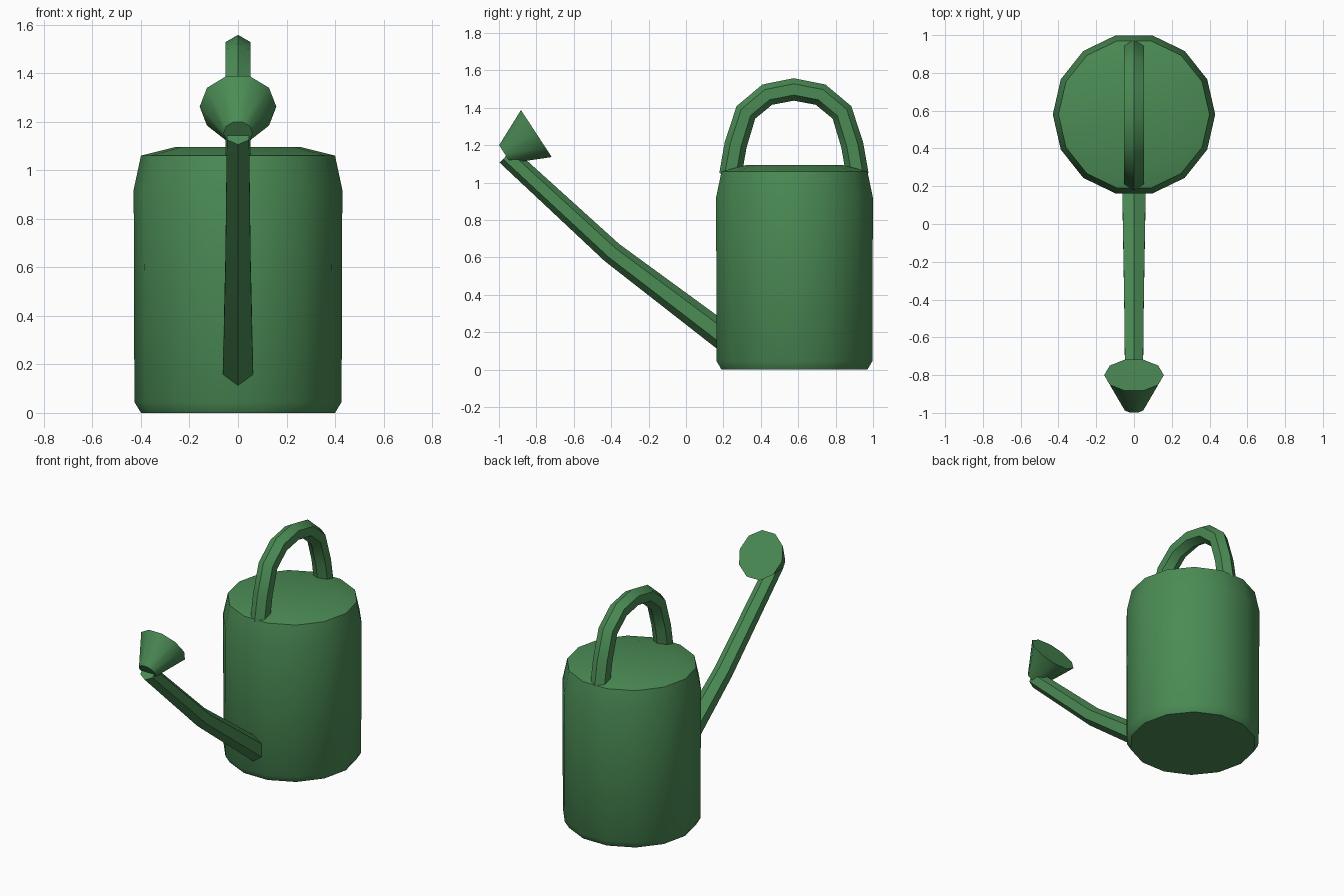
import bpy, bmesh
from math import sin, cos, pi, radians
from mathutils import Vector

if "Cube" in bpy.data.objects:
    bpy.data.objects.remove(bpy.data.objects["Cube"])

green = bpy.data.materials.new("green_paint")
green.diffuse_color = (0.07, 0.26, 0.09, 1)
green.use_nodes = True
green.node_tree.nodes["Principled BSDF"].inputs["Base Color"].default_value = green.diffuse_color


def sweep(name, rings, sides, phase=0.0):
    """Loft regular polygons along a (y, z, radius) path in the x = 0 plane."""
    bm = bmesh.new()
    points = [Vector((0, y, z)) for y, z, _ in rings]
    loops = []
    for i, (p, ring) in enumerate(zip(points, rings)):
        before = (p - points[i - 1]).normalized() if i else Vector()
        after = (points[i + 1] - p).normalized() if i + 1 < len(points) else Vector()
        tangent = (before + after).normalized()
        across = Vector((1, 0, 0))
        normal = tangent.cross(across)
        angles = [phase + 2 * pi * k / sides for k in range(sides)]
        loops.append([bm.verts.new(p + ring[2] * (cos(a) * across + sin(a) * normal))
                      for a in angles])
    for a, b in zip(loops, loops[1:]):
        for k in range(sides):
            j = (k + 1) % sides
            bm.faces.new((a[k], a[j], b[j], b[k]))
    bm.faces.new(loops[0])
    bm.faces.new(loops[-1])
    bmesh.ops.recalc_face_normals(bm, faces=bm.faces)
    mesh = bpy.data.meshes.new(name)
    bm.to_mesh(mesh)
    bm.free()
    obj = bpy.data.objects.new(name, mesh)
    bpy.context.collection.objects.link(obj)
    mesh.materials.append(green)
    bpy.ops.object.select_all(action='DESELECT')
    obj.select_set(True)
    bpy.context.view_layer.objects.active = obj
    bpy.ops.object.shade_smooth_by_angle(angle=radians(40))
    return obj


# Tank with chamfered foot, tapered shoulder and shallow domed top
CY = 0.58
profile = [(0, 0.40), (0.045, 0.427), (0.92, 0.43), (1.06, 0.40), (1.095, 0.26)]
sweep("tank", [(CY, z, r) for z, r in profile], 14)

# Arched handle, mirrored front to back
half = [(-0.34, 1.04), (-0.312, 1.20), (-0.257, 1.375), (-0.143, 1.47)]
arch = half + [(0, 1.498)] + [(-y, z) for y, z in reversed(half)]
sweep("handle", [(0.577 + y, z, 0.06) for y, z in arch], 6, pi / 2)

# Tapering spout with a slight bend
sweep("spout", [(0.25, 0.138, 0.073), (-0.395, 0.625, 0.06), (-0.96, 1.145, 0.053)],
      6, pi / 2)

# Flared sprinkler rose
sweep("rose", [(-0.968, 1.152, 0.06), (-0.80, 1.262, 0.158)], 10)
